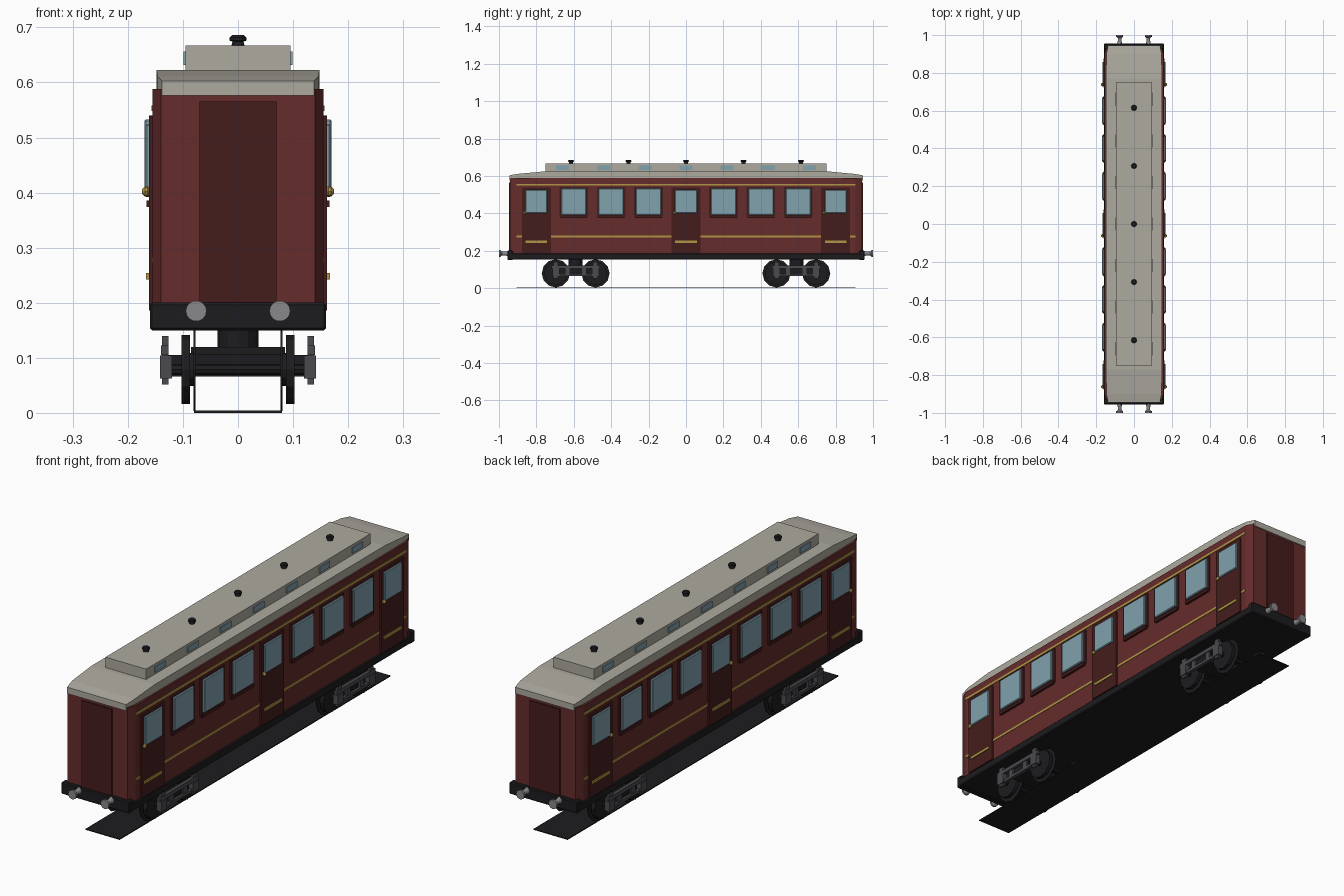
import bpy, bmesh, math
from mathutils import Matrix, Vector

if "Cube" in bpy.data.objects:
    bpy.data.objects.remove(bpy.data.objects["Cube"])


def mat(name, r, g, b):
    m = bpy.data.materials.new(name)
    m.diffuse_color = (r, g, b, 1)
    m.use_nodes = True
    m.node_tree.nodes["Principled BSDF"].inputs["Base Color"].default_value = m.diffuse_color
    return m


RED = mat("maroon", 0.13, 0.025, 0.025)
DARK = mat("dark_maroon", 0.06, 0.012, 0.012)
ROOF = mat("roof_grey", 0.42, 0.40, 0.35)
GLASS = mat("glass", 0.22, 0.36, 0.42)
GOLD = mat("gold", 0.45, 0.30, 0.06)
BLACK = mat("black", 0.012, 0.012, 0.014)
STEEL = mat("steel", 0.07, 0.07, 0.08)
BUFF = mat("buffer_grey", 0.25, 0.25, 0.26)


def finish(name, bm, material):
    bmesh.ops.recalc_face_normals(bm, faces=bm.faces)
    me = bpy.data.meshes.new(name)
    bm.to_mesh(me)
    bm.free()
    me.materials.append(material)
    ob = bpy.data.objects.new(name, me)
    bpy.context.collection.objects.link(ob)
    return ob


def box(name, x, y, z, material, bevel=0):
    """Box from (min, max) ranges."""
    bm = bmesh.new()
    bmesh.ops.create_cube(bm, size=1)
    for v in bm.verts:
        v.co = Vector([(r[0] + r[1]) / 2 + c * (r[1] - r[0]) for r, c in zip((x, y, z), v.co)])
    if bevel:
        bmesh.ops.bevel(bm, geom=bm.edges[:], offset=bevel, segments=1, affect='EDGES')
    return finish(name, bm, material)


def side_box(name, s, x, y, z, material, bevel=0):
    """Box on the left (s=-1) or right (s=1) side."""
    return box(name, sorted((s * x[0], s * x[1])), y, z, material, bevel)


def turned(name, profile, origin, axis, material, sides=12):
    """Solid of revolution from (radius, distance) points along an axis."""
    rot = Vector((0, 0, 1)).rotation_difference(Vector(axis)).to_matrix().to_4x4()
    m = Matrix.Translation(origin) @ rot
    bm = bmesh.new()
    rings = [[bm.verts.new(m @ Vector((r * math.cos(t), r * math.sin(t), d)))
              for t in (2 * math.pi * i / sides for i in range(sides))] for r, d in profile]
    for a, b in zip(rings, rings[1:]):
        for i in range(sides):
            j = (i + 1) % sides
            bm.faces.new((a[i], a[j], b[j], b[i]))
    bm.faces.new(rings[0])
    bm.faces.new(rings[-1])
    return finish(name, bm, material)


def loft(name, sections, material):
    """Skin rectangular sections (y, half width, bottom, top) along y."""
    bm = bmesh.new()
    rings = [[bm.verts.new(p) for p in ((-w, y, b), (w, y, b), (w, y, t), (-w, y, t))]
             for y, w, b, t in sections]
    for a, b in zip(rings, rings[1:]):
        for i in range(4):
            j = (i + 1) % 4
            bm.faces.new((a[i], a[j], b[j], b[i]))
    bm.faces.new(rings[0])
    bm.faces.new(rings[-1])
    return finish(name, bm, material)


# Body shell and roof, both narrowed at the ends
loft("body", [(-0.94, 0.14, 0.18, 0.588), (-0.905, 0.155, 0.18, 0.588),
              (0.905, 0.155, 0.18, 0.588), (0.94, 0.14, 0.18, 0.588)], RED)
half_roof = [(0.945, 0.138, 0.576, 0.603), (0.90, 0.146, 0.576, 0.611), (0.77, 0.148, 0.576, 0.623)]
loft("roof", [(-y, w, b, t) for y, w, b, t in half_roof] + half_roof[::-1], ROOF)

# Raised roof deck with small lights and vents
box("roof_deck", (-0.095, 0.095), (-0.75, 0.75), (0.62, 0.667), ROOF)
for i in range(-3, 4):
    for s in (-1, 1):
        side_box("deck_light", s, (0.09, 0.099), (i * 0.22 - 0.035, i * 0.22 + 0.035), (0.632, 0.656), GLASS)
for i in range(-2, 3):
    turned("roof_vent", [(0.012, 0), (0.010, 0.008), (0.015, 0.010), (0.015, 0.016), (0.011, 0.020)],
           (0, i * 0.3075, 0.666), (0, 0, 1), BLACK)

# Underframe
box("underframe", (-0.16, 0.16), (-0.945, 0.945), (0.152, 0.186), BLACK, 0.004)

for s in (-1, 1):
    # Lining stripes
    for z in (0.277, 0.553):
        side_box("lining_stripe", s, (0.15, 0.157), (-0.905, 0.905), (z - 0.005, z + 0.005), GOLD)
    # Side windows with frames and sills
    for c in (-0.6, -0.4, -0.2, 0.2, 0.4, 0.6):
        side_box("window_frame", s, (0.15, 0.162), (c - 0.077, c + 0.077), (0.38, 0.54), DARK)
        side_box("window_glass", s, (0.15, 0.170), (c - 0.067, c + 0.067), (0.392, 0.533), GLASS, 0.003)
        side_box("window_sill", s, (0.15, 0.166), (c - 0.072, c + 0.072), (0.374, 0.386), DARK)
    # Doors with glass, kick strip and handle
    for c in (-0.8, 0, 0.8):
        side_box("side_door", s, (0.15, 0.162), (c - 0.077, c + 0.077), (0.186, 0.538), DARK)
        side_box("door_glass", s, (0.15, 0.168), (c - 0.058, c + 0.058), (0.402, 0.525), GLASS, 0.003)
        side_box("door_strip", s, (0.15, 0.167), (c - 0.058, c + 0.058), (0.242, 0.254), GOLD)
        turned("door_handle", [(0.004, 0), (0.009, 0.005), (0.009, 0.010), (0.004, 0.015)],
               (s * 0.159, c - 0.062, 0.402), (s, 0, 0), GOLD, 8)

for e in (-1, 1):
    # End gangway door, buffer beam and buffers
    box("end_door", (-0.07, 0.07), sorted((e * 0.93, e * 0.946)), (0.19, 0.565), DARK)
    box("buffer_beam", (-0.16, 0.16), sorted((e * 0.925, e * 0.955)), (0.15, 0.20), BLACK, 0.004)
    for s in (-1, 1):
        turned("buffer", [(0.014, 0), (0.010, 0.02), (0.010, 0.034), (0.019, 0.042), (0.019, 0.05)],
               (s * 0.076, e * 0.95, 0.185), (0, e, 0), BUFF, 14)

    # Bogie: bolster, pivot, side frames, wheels and axles
    c = e * 0.59
    box("bogie_bolster", (-0.128, 0.128), (c - 0.045, c + 0.045), (0.066, 0.105), BLACK)
    box("bogie_top_plate", (-0.085, 0.085), (c - 0.07, c + 0.07), (0.105, 0.12), BLACK)
    turned("bogie_pivot", [(0.037, 0), (0.037, 0.042)], (0, c, 0.115), (0, 0, 1), BLACK)
    for s in (-1, 1):
        side_box("bogie_upper_bar", s, (0.126, 0.14), (c - 0.13, c + 0.13), (0.105, 0.122), STEEL)
        side_box("bogie_lower_bar", s, (0.126, 0.138), (c - 0.105, c + 0.105), (0.064, 0.076), STEEL)
        for d in (-0.045, 0.045):
            side_box("bogie_spring", s, (0.127, 0.136), (c + d - 0.012, c + d + 0.012), (0.07, 0.11), STEEL)
    for w in (c - 0.106, c + 0.106):
        turned("axle", [(0.01, 0), (0.01, 0.256)], (-0.128, w, 0.079), (1, 0, 0), BLACK, 8)
        for s in (-1, 1):
            turned("wheel", [(0.0625, 0), (0.0625, 0.016)], (s * 0.087, w, 0.079), (s, 0, 0), BLACK)
            turned("wheel_flange", [(0.0755, 0), (0.0755, 0.004)], (s * 0.077, w, 0.079), (s, 0, 0), BLACK)
            turned("wheel_hub", [(0.03, 0), (0.03, 0.012)], (s * 0.077, w, 0.079), (s, 0, 0), BLACK)
            side_box("axle_box", s, (0.12, 0.142), (w - 0.019, w + 0.019), (0.062, 0.104), STEEL)
            side_box("axle_guard", s, (0.126, 0.138), (w - 0.012, w + 0.012), (0.052, 0.14), STEEL)

# Thin track bed under the wheels
box("track_bed", (-0.08, 0.08), (-0.905, 0.905), (0, 0.004), BLACK)
